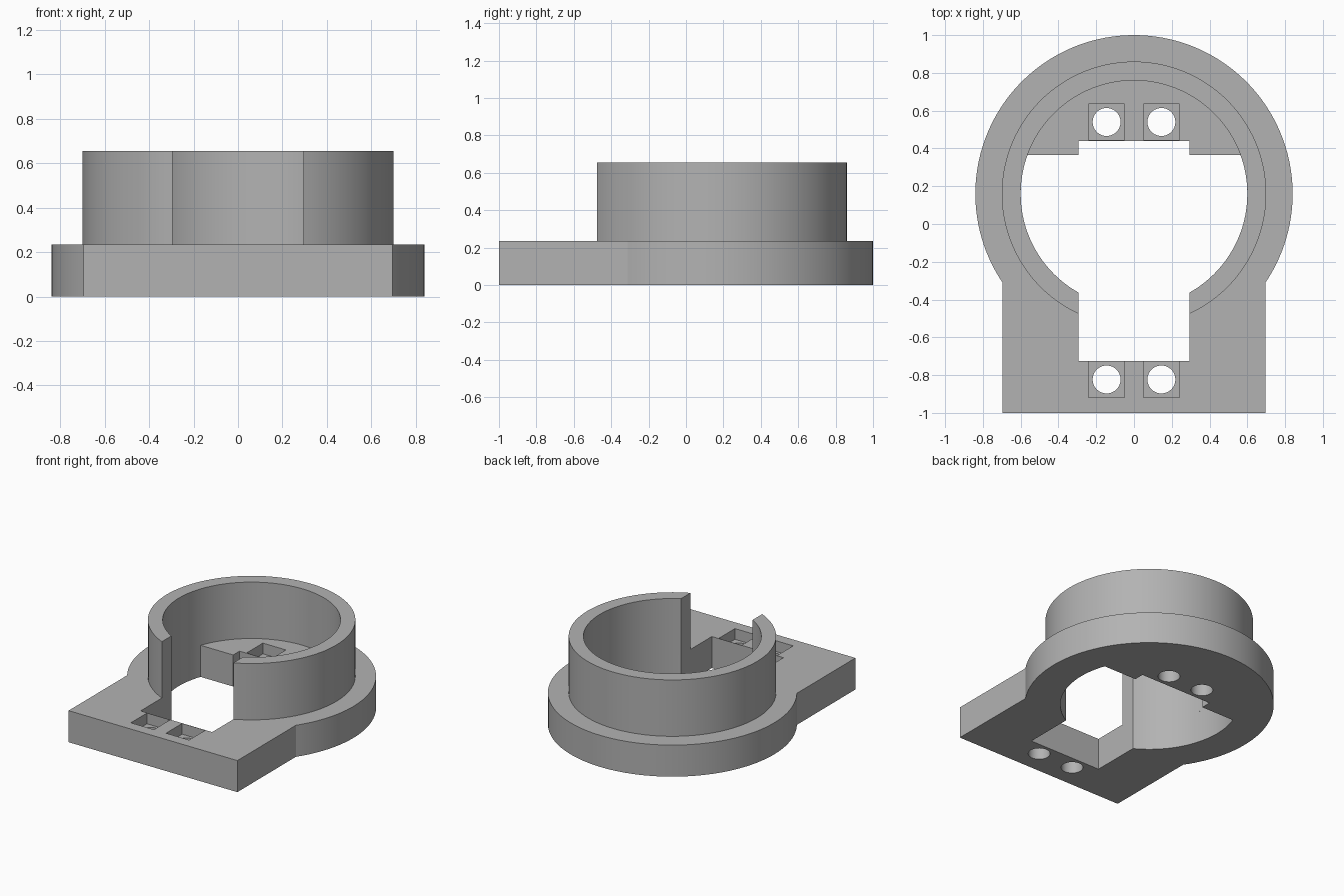
import bpy, bmesh
from math import sin, cos, asin, pi, sqrt

if "Cube" in bpy.data.objects:
    bpy.data.objects.remove(bpy.data.objects["Cube"], do_unlink=True)

CY = 0.16                       # centre of the round part along y
R_BASE, R_OUT, R_IN = 0.84, 0.70, 0.60
HALF, SLOT = 0.695, 0.295       # half widths of the foot and of the slot
BASE_H, TOP = 0.235, 0.655

grey = bpy.data.materials.new("grey plastic")
grey.use_nodes = True
colour = (0.45, 0.45, 0.45, 1)
grey.diffuse_color = colour
grey.node_tree.nodes["Principled BSDF"].inputs["Base Color"].default_value = colour


def arc(r, a0, a1, n=96, cx=0, cy=CY):
    return [(cx + r * cos(a0 + (a1 - a0) * i / n), cy + r * sin(a0 + (a1 - a0) * i / n))
            for i in range(n + 1)]


def extrude(name, outline, z0, z1):
    bm = bmesh.new()
    face = bm.faces.new([bm.verts.new((x, y, z0)) for x, y in outline])
    new = bmesh.ops.extrude_face_region(bm, geom=[face])["geom"]
    bmesh.ops.translate(bm, vec=(0, 0, z1 - z0),
                        verts=[g for g in new if isinstance(g, bmesh.types.BMVert)])
    bmesh.ops.recalc_face_normals(bm, faces=bm.faces)
    mesh = bpy.data.meshes.new(name)
    bm.to_mesh(mesh)
    bm.free()
    mesh.materials.append(grey)
    ob = bpy.data.objects.new(name, mesh)
    bpy.context.collection.objects.link(ob)
    return ob


def cut(target, cutter):
    mod = target.modifiers.new("cut", "BOOLEAN")
    mod.operation, mod.solver, mod.object = "DIFFERENCE", "EXACT", cutter
    bpy.context.view_layer.objects.active = target
    bpy.ops.object.modifier_apply(modifier=mod.name)
    bpy.data.objects.remove(cutter, do_unlink=True)


# Base: round flange running into a square foot
a = -asin(sqrt(R_BASE**2 - HALF**2) / R_BASE)
base = extrude("base", arc(R_BASE, a, pi - a) + [(-HALF, -1), (HALF, -1)], 0, BASE_H)

# Opening: bore, front slot and stepped shelf at the back
SHELF, STEP, FRONT = 0.365, 0.44, -0.725
hi = asin((SHELF - CY) / R_IN)
lo = -asin(sqrt(R_IN**2 - SLOT**2) / R_IN)
right = arc(R_IN, lo, hi, 32) + [(SLOT, SHELF), (SLOT, STEP)]
right = [(SLOT, FRONT)] + right
opening = right + [(-x, y) for x, y in reversed(right)]
cut(base, extrude("opening_cutter", opening, -0.1, 0.4))

# Square pockets with round screw holes
for y in (0.54, -0.823):
    for x in (-0.145, 0.145):
        w = 0.095
        square = [(x - w, y - w), (x + w, y - w), (x + w, y + w), (x - w, y + w)]
        cut(base, extrude("pocket_cutter", square, BASE_H - 0.08, 0.4))
        cut(base, extrude("hole_cutter", arc(0.074, 0, 2 * pi, 40, x, y)[:-1], -0.1, 0.4))

# Collar: upright ring, open at the front
out = -asin(sqrt(R_OUT**2 - SLOT**2) / R_OUT)
collar = extrude("collar", arc(R_OUT, out, pi - out) + arc(R_IN, pi - lo, lo), BASE_H, TOP)

for ob in (base, collar):
    bpy.ops.object.select_all(action="DESELECT")
    ob.select_set(True)
    bpy.context.view_layer.objects.active = ob
    bpy.ops.object.shade_smooth_by_angle(angle=0.5)
